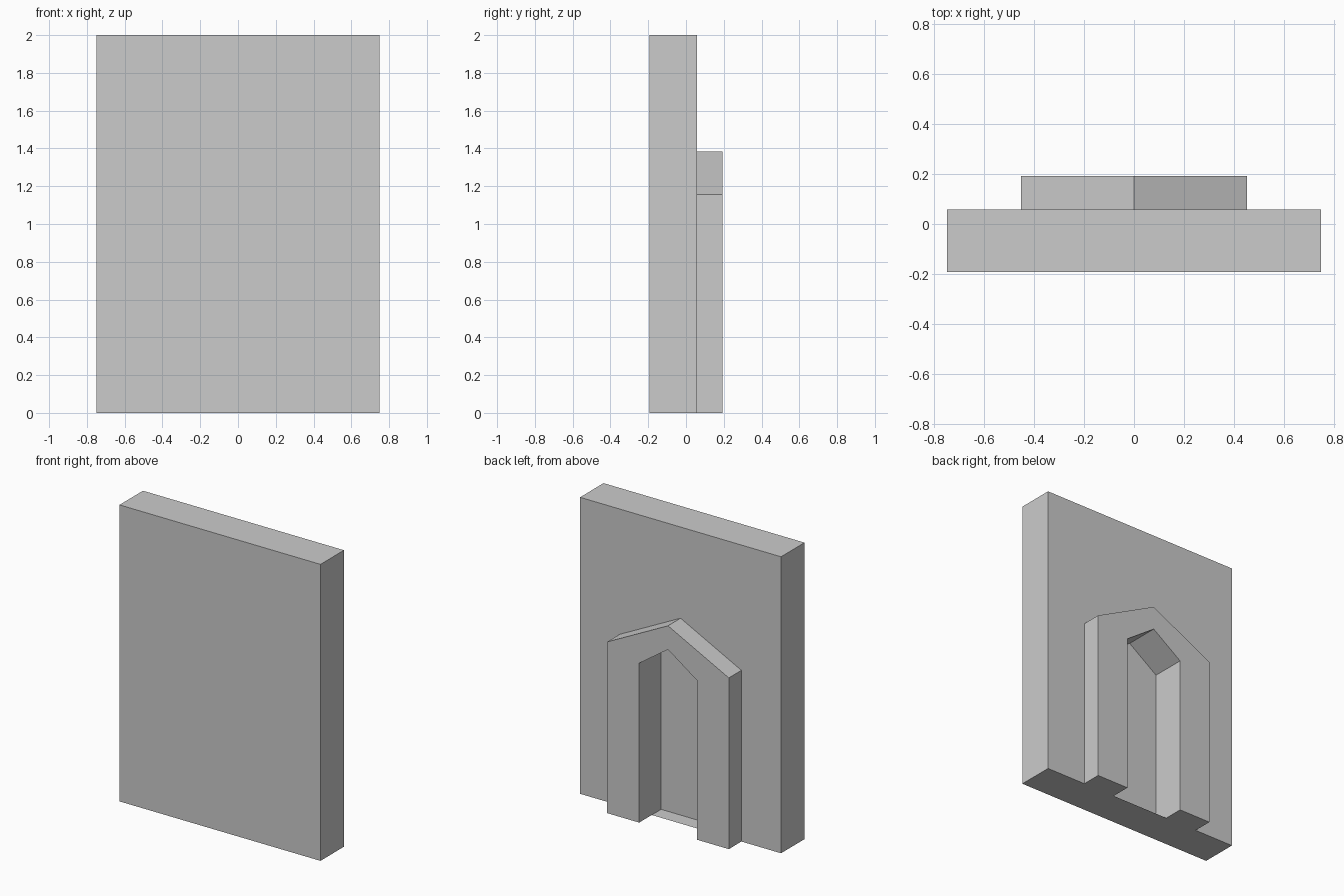
import bpy
import bmesh

cube = bpy.data.objects.get("Cube")
if cube:
    bpy.data.objects.remove(cube, do_unlink=True)

# Single plain stone colour
stone = bpy.data.materials.new("light_grey_stone")
stone.use_nodes = True
GREY = (0.6, 0.6, 0.6, 1.0)
stone.diffuse_color = GREY
stone.node_tree.nodes["Principled BSDF"].inputs["Base Color"].default_value = GREY

# Depths along y
FRONT, WALL_BACK, ARCH_BACK, NICHE = -0.192, 0.058, 0.192, -0.042
# Half width, eave height and peak height of the gabled outlines
OUTER = (0.454, 1.155, 1.385)
INNER = (0.215, 1.075, 1.225)


def gable(half, eave, peak, base=0.0):
    """Gabled outline in x and z, from left foot over the peak to right foot."""
    return [(half, base), (half, eave), (0, peak), (-half, eave), (-half, base)]


def add_object(name, bm):
    mesh = bpy.data.meshes.new(name)
    bm.to_mesh(mesh)
    bm.free()
    mesh.materials.append(stone)
    obj = bpy.data.objects.new(name, mesh)
    bpy.context.collection.objects.link(obj)
    return obj


def prism(name, outline, y0, y1):
    """Extrude an x-z outline from y0 to y1."""
    bm = bmesh.new()
    face = bm.faces.new([bm.verts.new((x, y0, z)) for x, z in outline])
    new = bmesh.ops.extrude_face_region(bm, geom=[face])["geom"]
    verts = [v for v in new if isinstance(v, bmesh.types.BMVert)]
    bmesh.ops.translate(bm, verts=verts, vec=(0, y1 - y0, 0))
    bmesh.ops.recalc_face_normals(bm, faces=bm.faces)
    return add_object(name, bm)


# Wall slab
wall = prism("wall_slab", [(0.75, 0), (0.75, 2), (-0.75, 2), (-0.75, 0)],
             FRONT, WALL_BACK)

# Niche cut into the back of the wall
cutter = prism("niche_cutter", gable(*INNER, base=-0.2), NICHE, ARCH_BACK + 0.1)
cutter.hide_render = True
cut = wall.modifiers.new("niche", 'BOOLEAN')
cut.operation = 'DIFFERENCE'
cut.solver = 'EXACT'
cut.object = cutter
bpy.context.view_layer.objects.active = wall
bpy.ops.object.modifier_apply(modifier=cut.name)
bpy.data.objects.remove(cutter, do_unlink=True)

# Gabled door surround standing against the wall
prism("door_surround", gable(*OUTER) + gable(*INNER)[::-1], WALL_BACK, ARCH_BACK)

# Thin threshold closing the foot of the niche, facing up
bm = bmesh.new()
w = INNER[0]
bm.faces.new([bm.verts.new((x, y, 0)) for x, y in
              ((-w, NICHE), (w, NICHE), (w, WALL_BACK), (-w, WALL_BACK))])
add_object("niche_threshold", bm)
